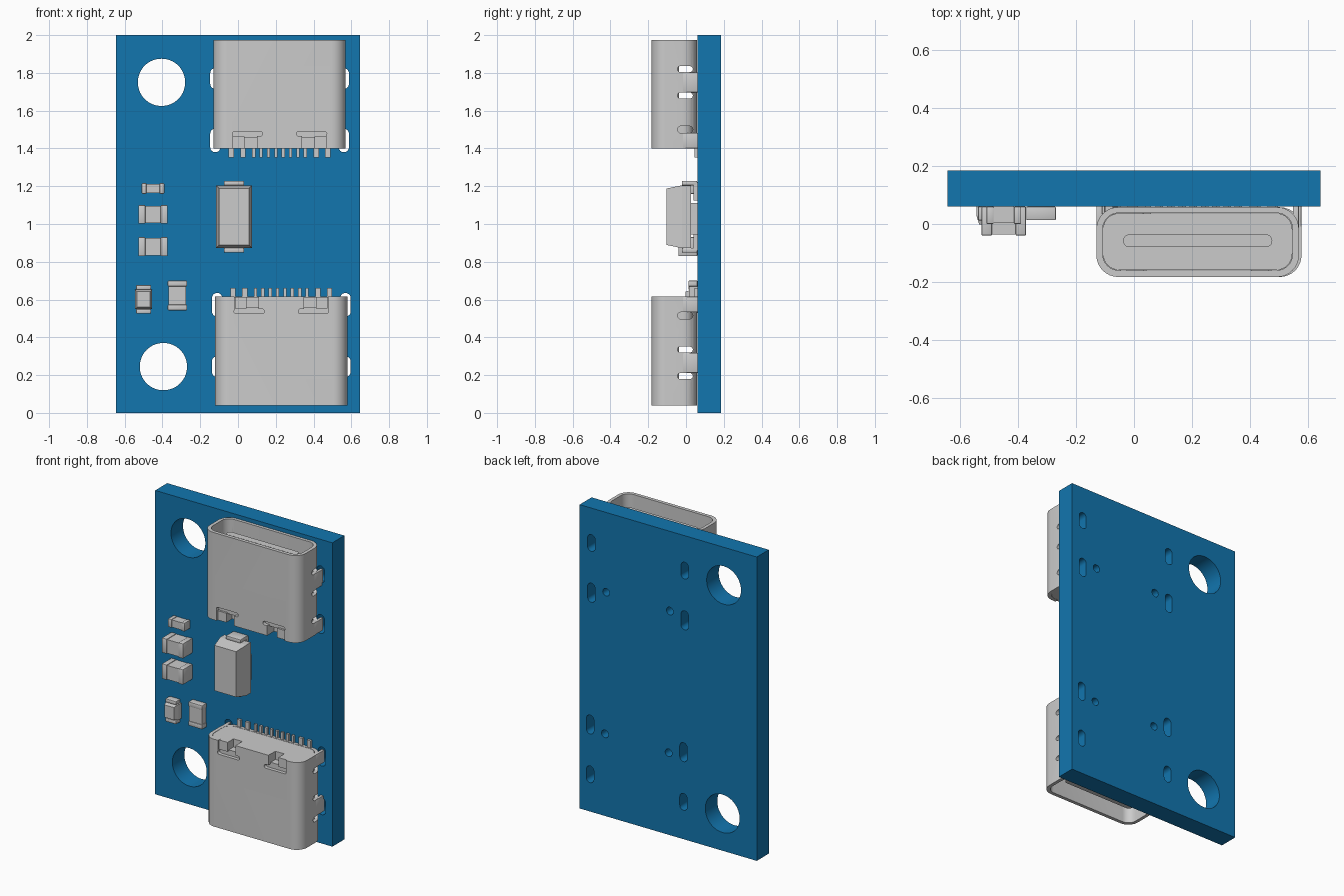
import bpy, bmesh, math
from mathutils import Matrix

if "Cube" in bpy.data.objects:
    bpy.data.objects.remove(bpy.data.objects["Cube"])

AXES = {  # drawing plane to world: extrude along z, y or x
    'z': Matrix.Identity(4),
    'y': Matrix(((1, 0, 0, 0), (0, 0, -1, 0), (0, 1, 0, 0), (0, 0, 0, 1))),
    'x': Matrix(((0, 0, 1, 0), (1, 0, 0, 0), (0, 1, 0, 0), (0, 0, 0, 1))),
}


def finish(name, mesh):
    mesh.shade_smooth()
    mesh.set_sharp_from_angle(angle=math.radians(30))
    ob = bpy.data.objects.new(name, mesh)
    bpy.context.collection.objects.link(ob)
    return ob


def rrect(x0, x1, y0, y1, r, n=8):
    """Rounded rectangle outline; large r gives slots and circles."""
    x0, x1, y0, y1 = *sorted((x0, x1)), *sorted((y0, y1))
    r = min(r, 0.495 * (x1 - x0), 0.495 * (y1 - y0))
    corners = ((x1 - r, y1 - r), (x0 + r, y1 - r), (x0 + r, y0 + r), (x1 - r, y0 + r))
    return [(cx + r * math.cos(a), cy + r * math.sin(a))
            for q, (cx, cy) in enumerate(corners)
            for a in [math.pi / 2 * (q + i / n) for i in range(n + 1)]]


def plate(name, loops, a, b, axis='z'):
    """Outline with holes, extruded from a to b along an axis."""
    cu = bpy.data.curves.new(name, 'CURVE')
    cu.dimensions = '2D'
    cu.fill_mode = 'BOTH'
    cu.extrude = abs(b - a) / 2
    for loop in loops:
        sp = cu.splines.new('POLY')
        sp.points.add(len(loop) - 1)
        for p, (x, y) in zip(sp.points, loop):
            p.co = (x, y, 0, 1)
        sp.use_cyclic_u = True
    tmp = bpy.data.objects.new(name + "_curve", cu)
    bpy.context.collection.objects.link(tmp)
    dg = bpy.context.evaluated_depsgraph_get()
    mesh = bpy.data.meshes.new_from_object(tmp.evaluated_get(dg))
    bpy.data.objects.remove(tmp)
    mid = (a + b) / 2 * (-1 if axis == 'y' else 1)
    mesh.transform(AXES[axis] @ Matrix.Translation((0, 0, mid)))
    bm = bmesh.new()
    bm.from_mesh(mesh)
    bmesh.ops.remove_doubles(bm, verts=bm.verts, dist=1e-5)
    bmesh.ops.recalc_face_normals(bm, faces=bm.faces)
    bm.to_mesh(mesh)
    bm.free()
    return finish(name, mesh)


def box(name, x, y, z, bevel=0, inset=0):
    """Box from ranges; inset tapers the front (-y) face."""
    x, y, z = sorted(x), sorted(y), sorted(z)
    bm = bmesh.new()
    bmesh.ops.create_cube(bm, size=1)
    for v in bm.verts:
        k = inset if v.co.y < 0 else 0
        sx, sz = math.copysign(1, v.co.x), math.copysign(1, v.co.z)
        v.co = (x[sx > 0] - sx * k, y[v.co.y > 0], z[sz > 0] - sz * k)
    if bevel:
        bmesh.ops.bevel(bm, geom=bm.edges[:], offset=bevel, segments=2,
                        profile=0.5, affect='EDGES')
    mesh = bpy.data.meshes.new(name)
    bm.to_mesh(mesh)
    bm.free()
    return finish(name, mesh)


def cut(target, cutters):
    for c in cutters:
        m = target.modifiers.new("cut", 'BOOLEAN')
        m.operation, m.solver, m.object = 'DIFFERENCE', 'EXACT', c
    dg = bpy.context.evaluated_depsgraph_get()
    mesh = bpy.data.meshes.new_from_object(target.evaluated_get(dg))
    target.modifiers.clear()
    target.data = mesh
    mesh.set_sharp_from_angle(angle=math.radians(30))
    for c in cutters:
        bpy.data.objects.remove(c)


BOARD_Y = 0.06
SOCKETS = (("top", 0.220, 1.40, 1), ("bottom", 0.229, 0.615, -1))

# Circuit board with mounting holes, leg slots and peg holes
loops = [[(-0.645, 0), (0.645, 0), (0.645, 2), (-0.645, 2)]]
for x, z in ((-0.405, 1.75), (-0.395, 0.245)):
    loops.append(rrect(x - 0.125, x + 0.125, z - 0.125, z + 0.125, 1, 14))
for _, cx, z0, s in SOCKETS:
    for side in (-1, 1):
        x = cx + side * 0.34
        for t0, t1 in ((-0.02, 0.105), (0.315, 0.425)):
            loops.append(rrect(x - 0.027, x + 0.027, z0 + s * t0, z0 + s * t1, 1))
        x, z = cx + side * 0.232, z0 + s * 0.075
        loops.append(rrect(x - 0.025, x + 0.025, z - 0.025, z + 0.025, 1, 6))
board = plate("circuit_board", loops, BOARD_Y, 0.185, 'y')
blue = bpy.data.materials.new("board_blue")
blue.diffuse_color = (0.006, 0.18, 0.43, 1)
blue.use_nodes = True
blue.node_tree.nodes["Principled BSDF"].inputs["Base Color"].default_value = blue.diffuse_color
board.data.materials.append(blue)


def socket(name, cx, z0, s):
    def Z(*ts):
        return [z0 + s * t for t in ts]

    # Metal shell and the insulating block closing its rear
    outer = rrect(cx - 0.35, cx + 0.35, -0.183, 0.058, 0.075)
    inner = rrect(cx - 0.328, cx + 0.328, -0.160, 0.038, 0.055)
    core = rrect(cx - 0.327, cx + 0.327, -0.159, 0.037, 0.055)
    shell = plate(name + "_shell", [outer, inner], *Z(0, 0.575))
    block = plate(name + "_rear_block", [core], *Z(0.001, 0.15))

    # Side slots that free the legs, and spring notches in the front wall
    cuts = [plate("cutter", [rrect(-0.045, 0.036, *Z(t - h, t + h), 1)], cx - 0.4, cx + 0.4, 'x')
            for t, h in ((0.10, 0.018), (0.28, 0.016), (0.42, 0.016))]
    pockets = []
    for m in (-1, 1):
        cuts.append(plate("cutter", [rrect(cx + m * 0.09, cx + m * 0.25, *Z(0.065, 0.09), 1)],
                          -0.2, -0.15, 'y'))
        cuts.append(box("cutter", (cx + m * 0.12, cx + m * 0.247), (-0.2, -0.15), Z(-0.02, 0.075)))
        pockets.append(box("cutter", (cx + m * 0.12, cx + m * 0.185), (-0.2, -0.11), Z(-0.02, 0.055)))
    cut(shell, cuts)
    cut(block, pockets)

    # Bent spring flaps and board legs
    for m, side in ((-1, "left"), (1, "right")):
        box(f"{name}_spring_{side}", (cx + m * 0.185, cx + m * 0.246), (-0.172, -0.155), Z(0.001, 0.062))
        for t0, t1, pos in ((0, 0.082, "rear"), (0.297, 0.403, "fore")):
            box(f"{name}_leg_{pos}_{side}", (cx + m * 0.329, cx + m * 0.35),
                (-0.02, 0.075), Z(t0, t1), 0.004)

    # Contact tongue
    plate(name + "_tongue", [rrect(cx - 0.258, cx + 0.258, -0.08, -0.036, 1)], *Z(0.149, 0.53))

    # Solder pins: eight narrow, four wide
    pins = [(0.0195 + 0.039 * i, 0.0085) for i in range(4)] + [(0.194, 0.014), (0.255, 0.014)]
    for i, (dx, w) in enumerate(pins):
        for m in (-1, 1):
            x = cx + m * dx
            box(f"{name}_pin_{i}_{'left' if m < 0 else 'right'}", (x - w, x + w),
                (0.045, BOARD_Y), Z(-0.047, 0.01))


for args in SOCKETS:
    socket(args[0] + "_socket", *args[1:])

# Diode: tapered body, base, wrapped leads
box("diode_body_front", (-0.117, 0.075), (-0.102, -0.02), (0.872, 1.205), 0, 0.017)
box("diode_body_rear", (-0.117, 0.075), (-0.02, 0.026), (0.872, 1.205))
box("diode_base", (-0.10, 0.058), (0.026, BOARD_Y), (0.945, 1.11))
for m, name in ((-1, "lower"), (1, "upper")):
    zc = 1.0385
    box(f"diode_lead_{name}", (-0.075, 0.033), (-0.022, BOARD_Y),
        (zc + m * 0.165, zc + m * 0.19), 0.006)
    box(f"diode_foot_{name}", (-0.075, 0.033), (0.04, BOARD_Y), (zc + m * 0.085, zc + m * 0.18))


# Chip parts: inset middle with a metal cap at each end
def chip(name, x, z, front, along_x, cap):
    e = 0.004
    ends = [(x, (z[0], z[0] + cap)), (x, (z[1] - cap, z[1]))]
    mid = ((x[0] + e, x[1] - e), (z[0] + cap, z[1] - cap))
    if along_x:
        ends = [((x[0], x[0] + cap), z), ((x[1] - cap, x[1]), z)]
        mid = ((x[0] + cap, x[1] - cap), (z[0] + e, z[1] - e))
    box(name + "_middle", mid[0], (front + e, BOARD_Y), mid[1])
    for i, (ex, ez) in enumerate(ends):
        box(f"{name}_cap_{i}", ex, (front, BOARD_Y), ez, 0.004)


chip("small_resistor", (-0.51, -0.39), (1.16, 1.216), 0.0, True, 0.025)
chip("upper_capacitor", (-0.527, -0.373), (1.002, 1.10), -0.04, True, 0.036)
chip("lower_capacitor", (-0.527, -0.373), (0.83, 0.93), -0.04, True, 0.036)
chip("tall_resistor", (-0.372, -0.27), (0.543, 0.70), 0.013, False, 0.03)

# Indicator light: base, lens and end terminals
box("light_base", (-0.545, -0.455), (0.03, BOARD_Y), (0.55, 0.652))
box("light_lens", (-0.545, -0.455), (-0.002, 0.03), (0.55, 0.652), 0, 0.01)
for i, z in enumerate(((0.525, 0.55), (0.652, 0.677))):
    box(f"light_terminal_{i}", (-0.54, -0.46), (0.012, BOARD_Y), z, 0.006)
